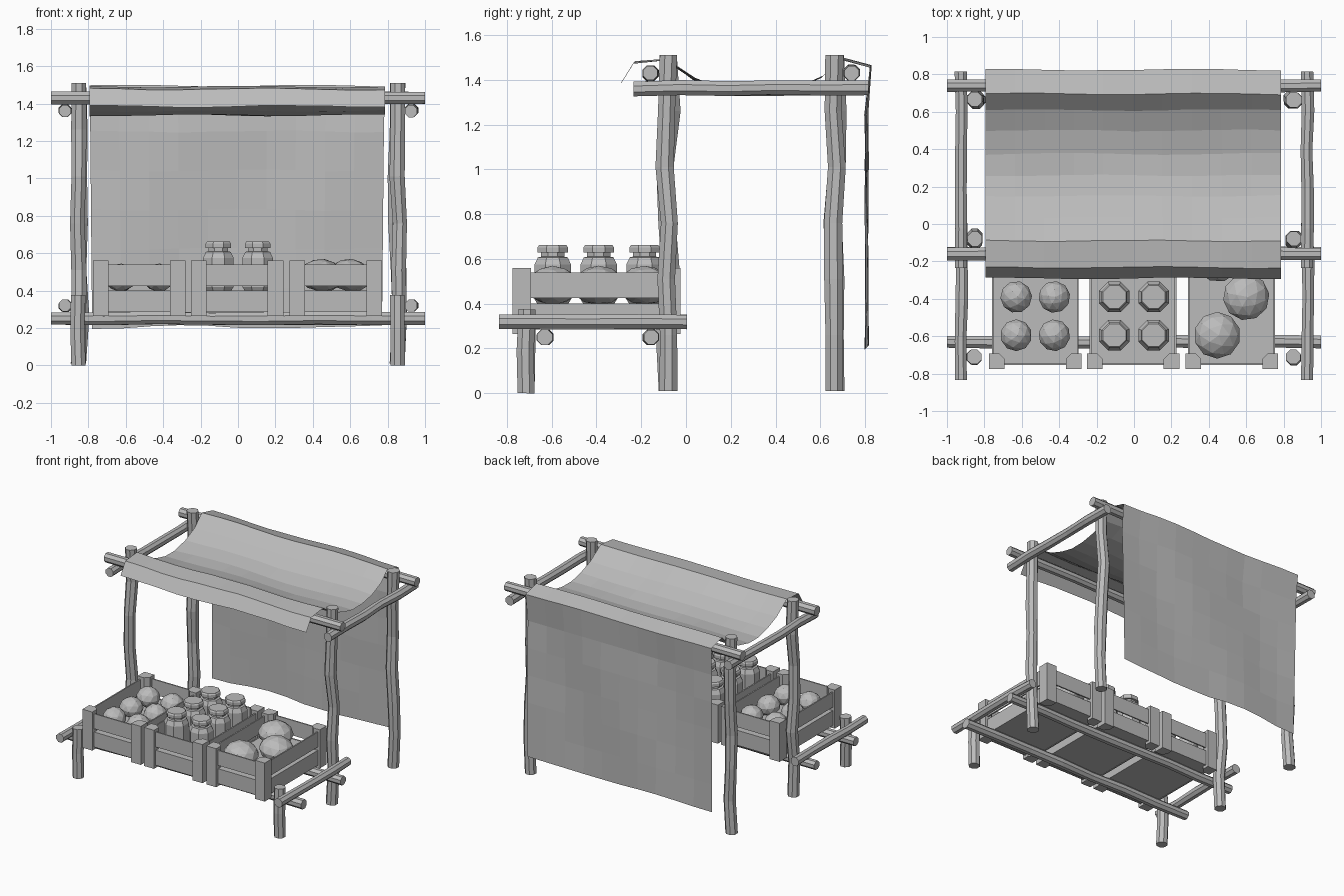
import bpy
import bmesh
import math
import random
from mathutils import Vector

random.seed(4)
cube = bpy.data.objects.get("Cube")
if cube:
    bpy.data.objects.remove(cube, do_unlink=True)

grey = bpy.data.materials.new("plain grey")
grey.use_nodes = True
grey.diffuse_color = (0.5, 0.5, 0.5, 1)
grey.node_tree.nodes["Principled BSDF"].inputs["Base Color"].default_value = (0.5, 0.5, 0.5, 1)


def finish(name, bm, fix_normals=True):
    if fix_normals:
        bmesh.ops.recalc_face_normals(bm, faces=bm.faces)
    mesh = bpy.data.meshes.new(name)
    bm.to_mesh(mesh)
    bm.free()
    mesh.materials.append(grey)
    obj = bpy.data.objects.new(name, mesh)
    bpy.context.collection.objects.link(obj)
    return obj


def skin(bm, rings, caps=True):
    """Join equal rings of points into a tube."""
    loops = [[bm.verts.new(p) for p in ring] for ring in rings]
    n = len(loops[0])
    for a, b in zip(loops, loops[1:]):
        for i in range(n):
            j = (i + 1) % n
            bm.faces.new((a[i], a[j], b[j], b[i]))
    if caps:
        bm.faces.new(loops[0][::-1])
        bm.faces.new(loops[-1])


def pole(name, start, end, radius, wobble, steps):
    """Slightly crooked eight-sided pole."""
    start, end = Vector(start), Vector(end)
    axis = (end - start).normalized()
    u = axis.orthogonal().normalized()
    v = axis.cross(u)
    rings = []
    for s in range(steps + 1):
        inner = 0 < s < steps
        amount = wobble if inner else wobble * 0.2
        mid = start.lerp(end, s / steps)
        mid += u * random.uniform(-amount, amount) + v * random.uniform(-amount, amount)
        r = radius * random.uniform(0.95, 1.05)
        angles = [math.tau * (k + 0.5) / 8 for k in range(8)]
        rings.append([mid + (u * math.cos(a) + v * math.sin(a)) * r for a in angles])
    bm = bmesh.new()
    skin(bm, rings)
    return finish(name, bm)


def box(bm, low, high):
    corners = [(low[0], low[1]), (high[0], low[1]), (high[0], high[1]), (low[0], high[1])]
    skin(bm, [[(x, y, z) for x, y in corners] for z in (low[2], high[2])])


# Posts, short legs and side rails on both sides
for side, x in (("right", -1), ("left", 1)):
    pole(f"{side}_front_post", (x * 0.853, -0.08, 0.01), (x * 0.853, -0.08, 1.51), 0.043, 0.014, 6)
    pole(f"{side}_back_post", (x * 0.853, 0.665, 0.01), (x * 0.853, 0.665, 1.51), 0.043, 0.016, 6)
    pole(f"{side}_short_leg", (x * 0.853, -0.715, 0), (x * 0.853, -0.71, 0.375), 0.043, 0.008, 2)
    pole(f"{side}_top_rail", (x * 0.925, -0.235, 1.36), (x * 0.925, 0.815, 1.365), 0.035, 0.005, 5)
    pole(f"{side}_shelf_rail", (x * 0.925, -0.835, 0.32), (x * 0.925, 0.005, 0.32), 0.035, 0.005, 4)

# Long beams across the stall
for name, y, z in (("front_shelf_beam", -0.63, 0.25), ("back_shelf_beam", -0.155, 0.25),
                   ("front_canopy_beam", -0.16, 1.43), ("back_canopy_beam", 0.74, 1.43)):
    pole(name, (-1, y, z), (1, y, z), 0.036, 0.004, 7)

# Canopy cloth with sag, front flap and hanging back curtain
profile = [(-0.29, 1.385), (-0.232, 1.478), (-0.09, 1.49), (0.035, 1.405), (0.15, 1.36),
           (0.26, 1.338), (0.375, 1.338), (0.5, 1.365), (0.61, 1.415), (0.695, 1.495), (0.825, 1.46)]
curtain = [(0.807, 1.46 - 1.255 * i / 6) for i in range(1, 7)]
bm = bmesh.new()
columns = 10
rows = []
for r, (y, z) in enumerate(profile + curtain):
    hanging = r >= len(profile)
    half = 0.79 if not hanging else 0.785 - 0.002 * (r - len(profile))
    row = []
    for c in range(columns + 1):
        t = c / columns * 2 - 1
        wave = math.sin(t * 5 + r * 0.6) * 0.008 + random.uniform(-0.003, 0.003)
        row.append(bm.verts.new((t * half - 0.005, y + (wave if hanging else wave * 0.5),
                                 z + (wave if r + 1 == len(profile + curtain) else wave * 0.6))))
    rows.append(row)
for a, b in zip(rows, rows[1:]):
    for c in range(columns):
        bm.faces.new((a[c], a[c + 1], b[c + 1], b[c]))
finish("canopy_cloth", bm)

# Crates: corner posts, two slats per side and a raised floor
HALF_W, HALF_D, MID_Y, POST = 0.247, 0.375, -0.4, 0.083


def crate(name, cx):
    bm = bmesh.new()
    for sx in (-1, 1):
        for sy in (-1, 1):
            chamfered = [(0, 0), (POST, 0), (POST, POST * 0.65), (POST * 0.65, POST), (0, POST)]
            ring = [(cx + sx * (HALF_W - a), MID_Y + sy * (HALF_D - b)) for a, b in chamfered]
            skin(bm, [[(x, y, z) for x, y in ring] for z in (0.265, 0.56)])
    x, y, thick = HALF_W - 0.015, HALF_D - 0.02, 0.01
    for low, high in ((0.285, 0.4), (0.425, 0.54)):
        for s in (-1, 1):
            a, b = sorted((s * x, s * (x - thick)))
            box(bm, (cx + a, MID_Y - y, low), (cx + b, MID_Y + y, high))
            a, b = sorted((s * y, s * (y - thick)))
            box(bm, (cx - x, MID_Y + a, low), (cx + x, MID_Y + b, high))
    box(bm, (cx - x + 0.005, MID_Y - y + 0.005, 0.287), (cx + x - 0.005, MID_Y + y - 0.005, 0.398))
    finish(name, bm)


crate("right_crate", -0.528)
crate("middle_crate", -0.005)
crate("left_crate", 0.522)


def fruit(name, x, y, radius, height, turn):
    """Faceted round fruit, narrower towards the top."""
    bm = bmesh.new()
    bmesh.ops.create_icosphere(bm, subdivisions=2, radius=1)
    for v in bm.verts:
        taper = 1 - 0.12 * max(v.co.z, 0)
        v.co = Vector((v.co.x * radius * taper, v.co.y * radius * taper, v.co.z * height / 2))
    obj = finish(name, bm)
    obj.location = (x, y, 0.395 + height / 2)
    obj.rotation_euler = (0.1 * math.sin(turn), 0.1 * math.cos(turn), turn)


def jar(name, x, y):
    outline = [(0.075, 0.4), (0.088, 0.42), (0.088, 0.575), (0.072, 0.607), (0.056, 0.61),
               (0.056, 0.628), (0.073, 0.628), (0.073, 0.652), (0.066, 0.662)]
    bm = bmesh.new()
    angles = [math.tau * (k + 0.5) / 8 for k in range(8)]
    skin(bm, [[(x + r * math.cos(a), y + r * math.sin(a), z) for a in angles] for r, z in outline])
    finish(name, bm)


# Goods in the crates
for i, y in enumerate((-0.595, -0.39, -0.185)):
    for j, s in enumerate((-1, 1)):
        fruit(f"small_fruit_{i}_{j}", -0.528 + s * 0.102, y, 0.085, 0.15, i + j * 2)
        jar(f"jar_{i}_{j}", s * 0.105, y)
    fruit(f"large_fruit_{i}", (0.445, 0.6, 0.45)[i], y, 0.125, 0.175, i * 1.7)
